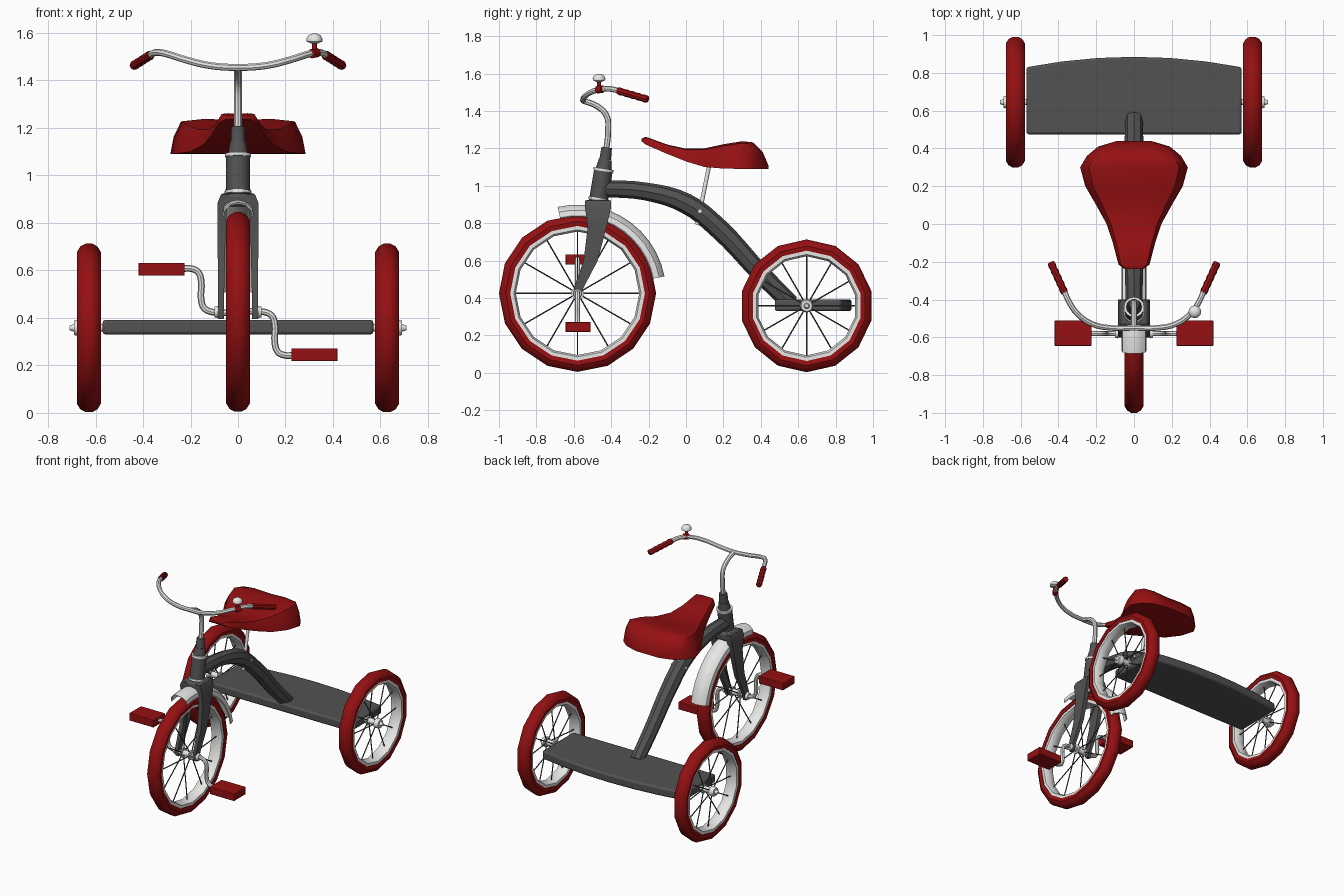
import bpy, bmesh, math
from mathutils import Vector

if "Cube" in bpy.data.objects:
    bpy.data.objects.remove(bpy.data.objects["Cube"])


def material(name, rgb):
    m = bpy.data.materials.new(name)
    m.use_nodes = True
    m.diffuse_color = (*rgb, 1)
    m.node_tree.nodes["Principled BSDF"].inputs["Base Color"].default_value = (*rgb, 1)
    return m


RED = material("red", (0.3, 0.005, 0.006))
WHITE = material("white", (0.8, 0.8, 0.79))
GREY = material("dark grey", (0.085, 0.085, 0.085))


def smooth(ob, angle=40):
    bpy.ops.object.select_all(action="DESELECT")
    ob.select_set(True)
    bpy.context.view_layer.objects.active = ob
    bpy.ops.object.shade_smooth_by_angle(angle=math.radians(angle))


def finish(name, bm, mat, angle=40):
    bmesh.ops.recalc_face_normals(bm, faces=bm.faces)
    me = bpy.data.meshes.new(name)
    bm.to_mesh(me)
    bm.free()
    ob = bpy.data.objects.new(name, me)
    bpy.context.collection.objects.link(ob)
    me.materials.append(mat)
    smooth(ob, angle)
    return ob


def loft(name, rings, mat, loop=False, angle=40):
    """Skin a list of closed rings; cap the ends unless they loop."""
    bm = bmesh.new()
    vs = [[bm.verts.new(p) for p in r] for r in rings]
    n = len(rings[0])
    for i in range(len(vs) - (0 if loop else 1)):
        a, b = vs[i], vs[(i + 1) % len(vs)]
        for j in range(n):
            k = (j + 1) % n
            bm.faces.new((a[j], a[k], b[k], b[j]))
    if not loop:
        bm.faces.new(vs[0])
        bm.faces.new(vs[-1])
    return finish(name, bm, mat, angle)


def add_rod(bm, a, b, r1, r2=None, sides=12):
    a, b = Vector(a), Vector(b)
    d = b - a
    mx = d.to_track_quat("Z", "Y").to_matrix().to_4x4()
    mx.translation = (a + b) / 2
    bmesh.ops.create_cone(bm, cap_ends=True, segments=sides, radius1=r1,
                          radius2=r1 if r2 is None else r2, depth=d.length, matrix=mx)


def rod(name, a, b, mat, r1, r2=None, sides=12):
    bm = bmesh.new()
    add_rod(bm, a, b, r1, r2, sides)
    return finish(name, bm, mat)


def tube(name, pts, radius, mat, scales=None, straight=False):
    cu = bpy.data.curves.new(name, "CURVE")
    cu.dimensions = "3D"
    cu.bevel_depth, cu.bevel_resolution = radius, 2
    cu.resolution_u, cu.use_fill_caps = 4, True
    sp = cu.splines.new("BEZIER")
    sp.bezier_points.add(len(pts) - 1)
    for i, (bp, p) in enumerate(zip(sp.bezier_points, pts)):
        bp.co = p
        bp.handle_left_type = bp.handle_right_type = "VECTOR" if straight else "AUTO"
        bp.radius = scales[i] if scales else 1
    ob = bpy.data.objects.new(name, cu)
    bpy.context.collection.objects.link(ob)
    cu.materials.append(mat)
    bpy.ops.object.select_all(action="DESELECT")
    ob.select_set(True)
    bpy.context.view_layer.objects.active = ob
    bpy.ops.object.convert(target="MESH")
    smooth(ob)
    return ob


def box(name, lo, hi, mat, bevel=0.0):
    (x0, y0, z0), (x1, y1, z1) = lo, hi
    ob = loft(name, [[(x0, y0, z), (x1, y0, z), (x1, y1, z), (x0, y1, z)] for z in (z0, z1)], mat)
    if bevel:
        m = ob.modifiers.new("bevel", "BEVEL")
        m.width, m.segments = bevel, 2
    return ob


def wheel(name, cx, cy, cz, R, sides):
    def revolve(part, profile, mat):
        rings = []
        for i in range(sides):
            t = 2 * math.pi * i / sides
            rings.append([(cx + x, cy + r * math.sin(t), cz + r * math.cos(t)) for r, x in profile])
        loft(f"{name}_{part}", rings, mat, loop=True)

    def mirrored(half):
        return half + [(r, -x) for r, x in reversed(half)]

    revolve("tire", mirrored([(R - .06, .046), (R - .035, .05), (R - .012, .036), (R, .014)]), RED)
    revolve("rim", mirrored([(R - .09, .01), (R - .084, .035), (R - .08, .042), (R - .05, .042)]), WHITE)
    # Spokes alternate between the two hub flanges
    bm = bmesh.new()
    for i in range(12):
        t = math.pi * i / 6
        d = Vector((0, math.sin(t), math.cos(t)))
        c = Vector((cx, cy, cz))
        side = Vector((.03 if i % 2 else -.03, 0, 0))
        add_rod(bm, c + side + d * .015, c + d * (R - .085), .004, sides=5)
    finish(f"{name}_spokes", bm, GREY)
    rod(f"{name}_hub", (cx - .04, cy, cz), (cx + .04, cy, cz), WHITE, .02)
    for s in (-1, 1):
        rod(f"{name}_flange", (cx + s * .028, cy, cz), (cx + s * .036, cy, cz), WHITE, .034)


# Wheels and rear axle
FY, FZ, RY, RZ = -.58, .425, .645, .358
wheel("front_wheel", 0, FY, FZ, .42, 16)
rod("rear_axle", (-.69, RY, RZ), (.69, RY, RZ), WHITE, .016)
for s, side in ((1, "left"), (-1, "right")):
    wheel(f"rear_{side}_wheel", s * .628, RY, RZ, .355, 14)
    rod(f"rear_{side}_cap", (s * .665, RY, RZ), (s * .69, RY, RZ), WHITE, .036, .03)
    rod(f"rear_{side}_nut", (s * .69, RY, RZ), (s * .71, RY, RZ), WHITE, .016, .01)

# Rear deck with a bowed back edge
rings = []
for i in range(-3, 4):
    x, back = i * .19, .885 - .055 * (i / 3) ** 2
    rings.append([(x, .475, .33), (x, back, .33), (x, back, .392), (x, .475, .392)])
deck = loft("deck", rings, GREY, angle=30)
bev = deck.modifiers.new("bevel", "BEVEL")
bev.width, bev.segments, bev.limit_method = .012, 2, "ANGLE"

# Frame backbone and steering head
tube("backbone", [(0, -.44, .985), (0, -.22, .97), (0, 0, .905), (0, .17, .775), (0, .4, .53), (0, .56, .37)],
     .05, GREY, [.9, .95, 1.1, 1.1, 1, .95])
rod("head_tube", (0, -.47, .91), (0, -.442, 1.08), GREY, .05, sides=16)
rod("lower_head_ring", (0, -.468, .922), (0, -.466, .934), WHITE, .056, sides=16)
rod("upper_head_ring", (0, -.442, 1.078), (0, -.44, 1.092), WHITE, .054, sides=16)
rod("head_collar", (0, -.44, 1.09), (0, -.432, 1.14), GREY, .042, .034)
rod("stem_collar", (0, -.432, 1.14), (0, -.424, 1.205), GREY, .031, .028)

# Fork
box("fork_crown", (-.075, -.54, .87), (.075, -.4, .925), GREY, .015)
leg = [(.92, .035, .072, -.54, -.4), (.885, .045, .086, -.54, -.4), (.78, .052, .086, -.525, -.425),
       (.6, .056, .085, -.548, -.472), (.45, .06, .084, -.6, -.55), (.395, .06, .084, -.592, -.566)]
for s in (1, -1):
    loft("fork_leg", [[(s * a, y0, z), (s * b, y0, z), (s * b, y1, z), (s * a, y1, z)]
                      for z, a, b, y0, y1 in leg], GREY)
    rod("fork_nut", (s * .084, FY, FZ), (s * .1, FY, FZ), WHITE, .026, .022)

# Front fender: an arched strip swept around the wheel
arch = [(.065, .415), (.06, .445), (.035, .466), (0, .474)]
arch += [(-x, r) for x, r in reversed(arch[:-1])]
arch += [(x * .92, r - .006) for x, r in reversed(arch)]
rings = []
for i in range(12):
    t = math.radians(103 - 92 * i / 11)
    rings.append([(x, FY + r * math.cos(t), FZ + r * math.sin(t)) for x, r in arch])
loft("front_fender", rings, WHITE)

# Cranks and pedals
for s, side in ((1, "left"), (-1, "right")):
    path = [(0, 0), (.11, 0), (.142, .016), (.155, .05), (.155, .13), (.168, .168), (.195, .182), (.24, .182)]
    tube(f"{side}_crank", [(s * x, FY, FZ - s * h) for x, h in path], .014, WHITE)
    z = FZ - s * .18
    lo, hi = sorted((s * .225, s * .42))
    box(f"{side}_pedal", (lo, -.645, z - .027), (hi, -.51, z + .027), RED, .004)

# Handlebar with stem and ribbed grips
tube("handlebar_stem", [(0, -.428, 1.18), (0, -.416, 1.3), (0, -.425, 1.375), (0, -.475, 1.425), (0, -.55, 1.455)],
     .016, WHITE)
half = [(.12, -.55, 1.463), (.22, -.53, 1.487), (.3, -.475, 1.512), (.345, -.41, 1.518), (.375, -.34, 1.503)]
tube("handlebar", [(-x, y, z) for x, y, z in reversed(half)] + [(0, -.55, 1.455)] + half, .015, WHITE)
start, end = Vector((.367, -.365, 1.508)), Vector((.44, -.205, 1.462))
for s, side in ((1, "left"), (-1, "right")):
    pts = [start.lerp(end, i / 10) for i in range(11)]
    tube(f"{side}_grip", [(s * p.x, p.y, p.z) for p in pts], .02, RED,
         [1.05 if i % 2 else .9 for i in range(11)], straight=True)

# Bell
rod("bell_clamp", (.31, -.475, 1.513), (.332, -.445, 1.517), RED, .02)
rod("bell_post", (.322, -.465, 1.51), (.322, -.465, 1.565), RED, .01)
bell = [(.015, 1.556), (.033, 1.564), (.034, 1.575), (.026, 1.59), (.01, 1.597)]
loft("bell", [[(.322 + r * math.cos(k * math.pi / 6), -.465 + r * math.sin(k * math.pi / 6), z)
               for k in range(12)] for r, z in bell], WHITE, angle=60)

# Saddle: stations of y, half width, bottom height, top height
stations = [(-.238, .05, 1.238, 1.252), (-.215, .082, 1.22, 1.262), (-.1, .112, 1.17, 1.22),
            (0, .145, 1.13, 1.198), (.1, .2, 1.1, 1.2), (.2, .258, 1.092, 1.222), (.3, .285, 1.09, 1.238),
            (.36, .25, 1.09, 1.232), (.41, .19, 1.09, 1.18), (.44, .09, 1.09, 1.11)]
section = [(1, 0), (.95, .5), (.84, .93), (.5, 1), (0, .97)]
section += [(-u, v) for u, v in reversed(section[:-1])]
loft("saddle", [[(u * w, y, zb + v * (zt - zb)) for u, v in section] for y, w, zb, zt in stations], RED, angle=45)
rod("seat_post", (0, .06, .79), (0, .128, 1.13), WHITE, .011)
rod("seat_bolt", (-.06, .075, .865), (.06, .075, .865), WHITE, .011, sides=8)
